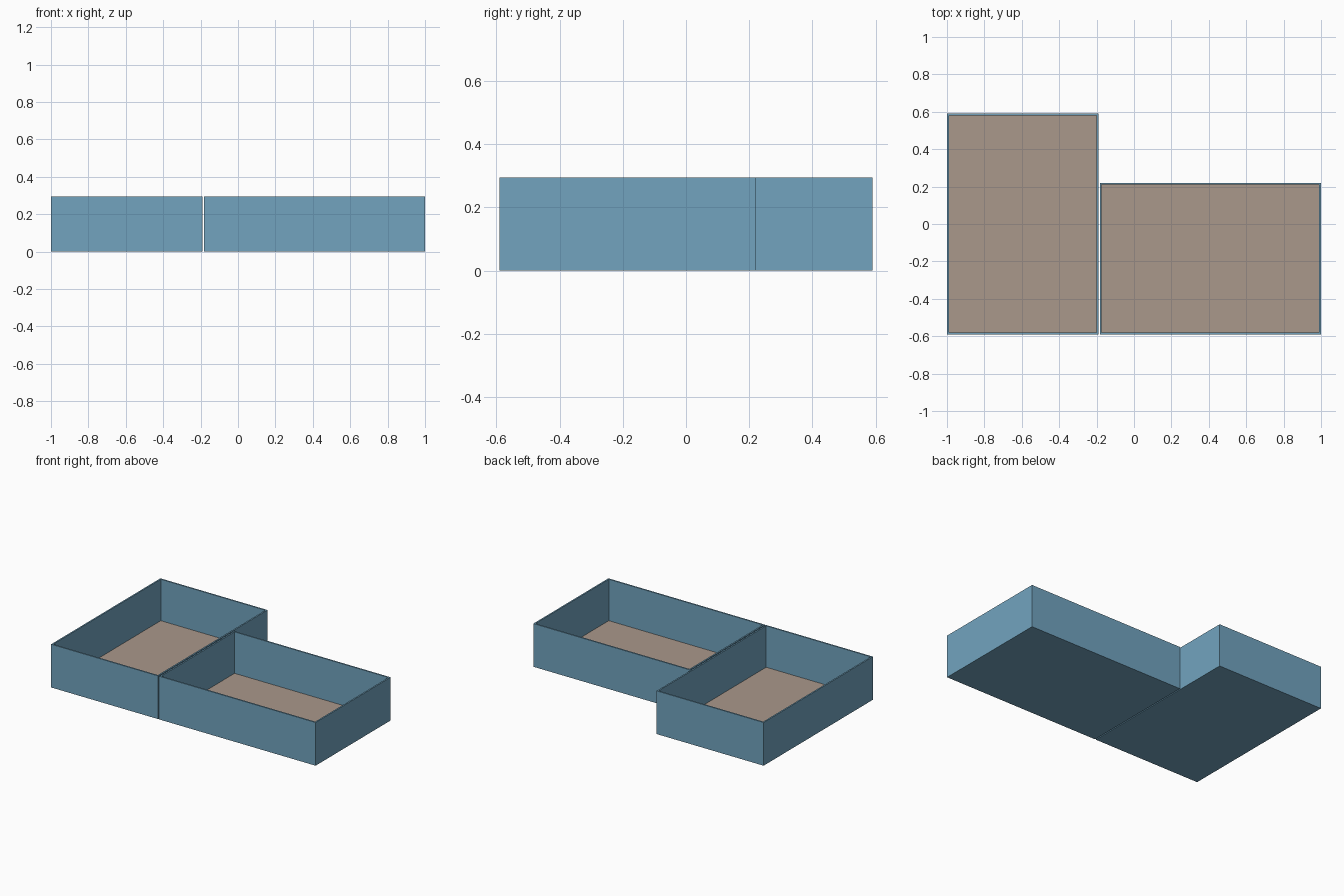
import bpy, bmesh

if "Cube" in bpy.data.objects:
    bpy.data.objects.remove(bpy.data.objects["Cube"])

HEIGHT, WALL, BASE = 0.295, 0.01, 0.012


def material(name, color):
    mat = bpy.data.materials.new(name)
    mat.diffuse_color = (*color, 1)
    mat.use_nodes = True
    mat.node_tree.nodes["Principled BSDF"].inputs["Base Color"].default_value = mat.diffuse_color
    return mat


BLUE = material("blue_paint", (0.168, 0.371, 0.521))
BROWN = material("brown_floor", (0.402, 0.314, 0.258))


def tray(name, x0, x1, y0, y1):
    """Open-topped box: blue walls and underside, brown inner floor."""
    bm = bmesh.new()

    def ring(inset, z):
        return [bm.verts.new((x, y, z)) for x, y in (
            (x0 + inset, y0 + inset), (x1 - inset, y0 + inset),
            (x1 - inset, y1 - inset), (x0 + inset, y1 - inset))]

    # outer wall, rim and inner wall are bridged from four-point rings
    rings = [ring(0, 0), ring(0, HEIGHT), ring(WALL, HEIGHT), ring(WALL, BASE)]
    for a, b in zip(rings, rings[1:]):
        for i in range(4):
            j = (i + 1) % 4
            bm.faces.new((a[i], a[j], b[j], b[i]))

    # underside and inner floor
    bm.faces.new(rings[0][::-1])
    bm.faces.new(rings[3]).material_index = 1

    mesh = bpy.data.meshes.new(name)
    bm.to_mesh(mesh)
    bm.free()
    mesh.materials.append(BLUE)
    mesh.materials.append(BROWN)
    obj = bpy.data.objects.new(name, mesh)
    bpy.context.collection.objects.link(obj)
    return obj


# two equal trays, one turned by a quarter, forming an L
tray("left_tray", -1.0, -0.19, -0.59, 0.59)
tray("right_tray", -0.183, 1.0, -0.59, 0.22)
